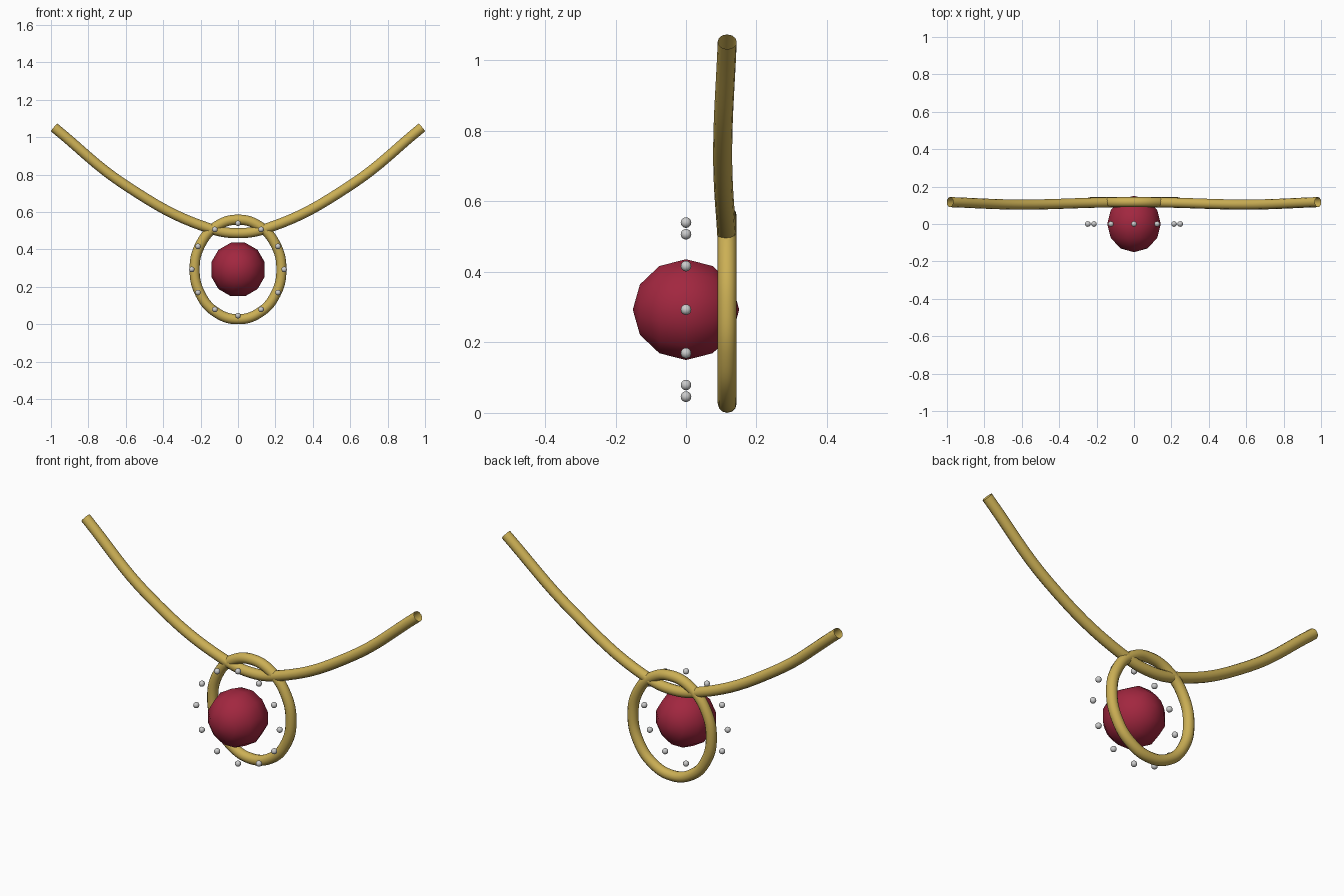
import bpy
from math import sin, cos, pi, radians

if "Cube" in bpy.data.objects:
    bpy.data.objects.remove(bpy.data.objects["Cube"])

CZ = 0.293      # height of the pendant centre
TUBE = 0.027    # radius of the gold tubes


def material(name, rgb):
    m = bpy.data.materials.new(name)
    m.diffuse_color = (*rgb, 1)
    m.use_nodes = True
    m.node_tree.nodes["Principled BSDF"].inputs["Base Color"].default_value = m.diffuse_color
    return m


gold = material("gold", (0.60, 0.43, 0.09))
red = material("red", (0.36, 0.02, 0.05))
silver = material("silver", (0.72, 0.72, 0.74))


def tube(name, points, cyclic):
    """Open-ended round tube along a smooth path, turned into a mesh."""
    cu = bpy.data.curves.new(name, 'CURVE')
    cu.dimensions = '3D'
    cu.bevel_depth = TUBE
    cu.bevel_resolution = 4
    cu.resolution_u = 8
    sp = cu.splines.new('BEZIER')
    sp.bezier_points.add(len(points) - 1)
    for bp, p in zip(sp.bezier_points, points):
        bp.co = p
        bp.handle_left_type = bp.handle_right_type = 'AUTO'
    sp.use_cyclic_u = cyclic
    ob = bpy.data.objects.new(name, cu)
    bpy.context.collection.objects.link(ob)
    ob.data.materials.append(gold)
    bpy.ops.object.select_all(action='DESELECT')
    ob.select_set(True)
    bpy.context.view_layer.objects.active = ob
    bpy.ops.object.convert(target='MESH')
    bpy.ops.object.shade_smooth_by_angle(angle=radians(60))


# necklace: left half of the path, mirrored to the right
half = [(-0.984, 0.117, 1.053), (-0.6, 0.104, 0.742), (-0.16, 0.115, 0.515)]
path = half + [(0, 0.117, 0.487)] + [(-x, y, z) for x, y, z in reversed(half)]
tube("necklace", path, False)

# oval frame behind the gem
oval = [(0.232 * cos(a), 0.117, CZ + 0.266 * sin(a))
        for a in (i * pi / 6 for i in range(12))]
tube("frame", oval, True)

# low-poly gem, pole facing front
bpy.ops.mesh.primitive_uv_sphere_add(segments=12, ring_count=6, radius=0.148,
                                     location=(0, 0, CZ))
gem = bpy.context.object
gem.name = "gem"
gem.scale = (1, 1, 1.02)
gem.rotation_euler = (pi / 2, radians(15), 0)
gem.data.materials.append(red)
bpy.ops.object.shade_smooth()

# circle of small beads around the gem
for i in range(12):
    a = i * pi / 6
    bpy.ops.mesh.primitive_uv_sphere_add(
        segments=16, ring_count=10, radius=0.015,
        location=(0.247 * cos(a), 0, CZ + 0.247 * sin(a)))
    bead = bpy.context.object
    bead.name = f"bead_{i + 1}"
    bead.data.materials.append(silver)
    bpy.ops.object.shade_smooth()
